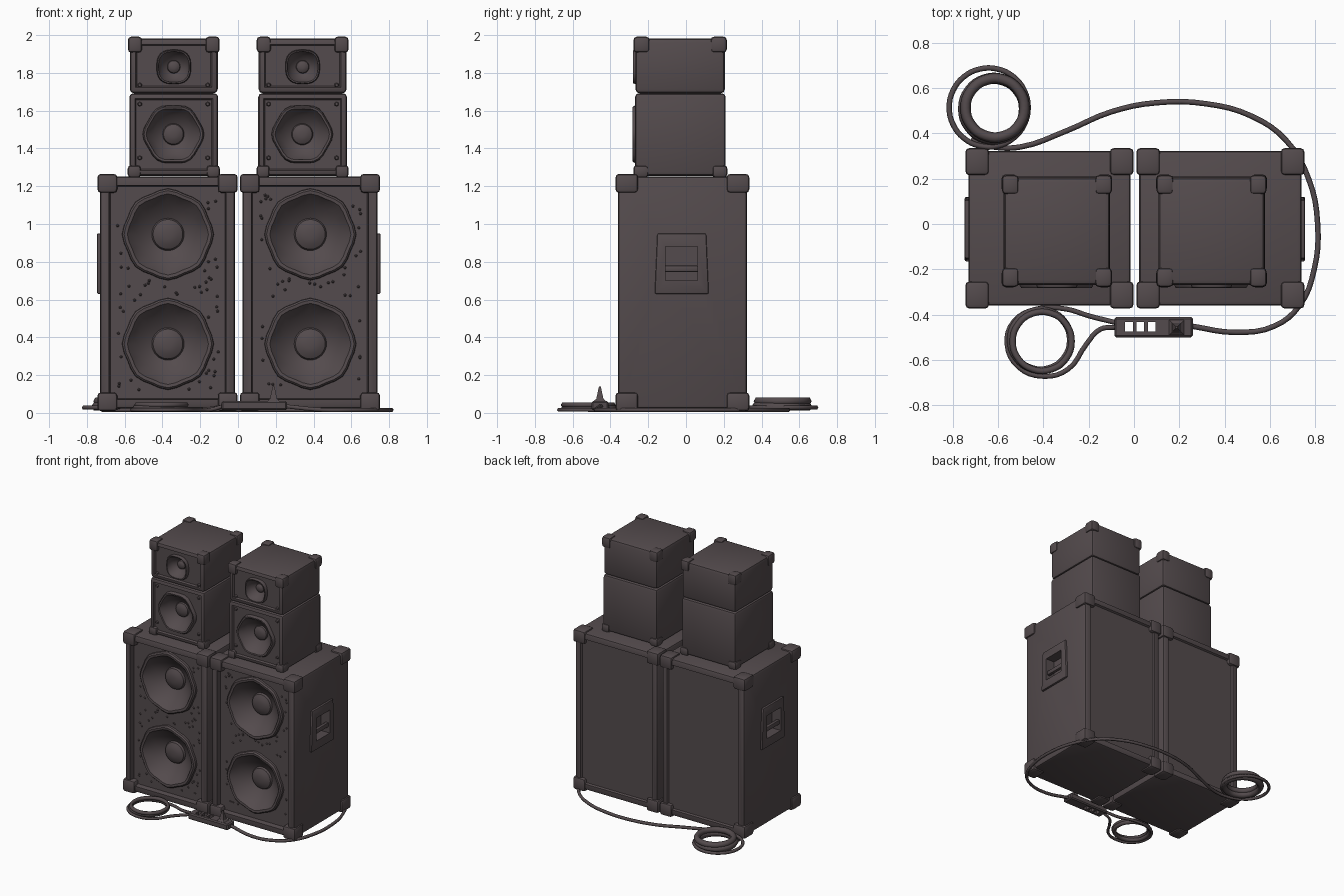
import bpy, bmesh, math, random
from mathutils import Vector, Matrix

if "Cube" in bpy.data.objects:
    bpy.data.objects.remove(bpy.data.objects["Cube"])

random.seed(4)
mat = bpy.data.materials.new("charcoal_brown")
mat.diffuse_color = (0.088, 0.070, 0.074, 1)
mat.use_nodes = True
mat.node_tree.nodes["Principled BSDF"].inputs["Base Color"].default_value = mat.diffuse_color


def finish(name, bm, smooth=True):
    bmesh.ops.recalc_face_normals(bm, faces=bm.faces)
    me = bpy.data.meshes.new(name)
    bm.to_mesh(me)
    bm.free()
    me.materials.append(mat)
    ob = bpy.data.objects.new(name, me)
    bpy.context.collection.objects.link(ob)
    if smooth:
        activate(ob)
        bpy.ops.object.shade_smooth_by_angle(angle=math.radians(35))
    return ob


def activate(ob):
    bpy.ops.object.select_all(action='DESELECT')
    ob.select_set(True)
    bpy.context.view_layer.objects.active = ob


def box_bm(lo, hi, bevel=0.0, segs=2):
    bm = bmesh.new()
    lo, hi = Vector(lo), Vector(hi)
    s = hi - lo
    bmesh.ops.create_cube(bm, size=1, matrix=Matrix.Translation((lo + hi) / 2) @ Matrix.Diagonal((*s, 1)))
    if bevel:
        bmesh.ops.bevel(bm, geom=bm.edges[:], offset=bevel, segments=segs, profile=0.5, affect='EDGES')
    return bm


def box(name, lo, hi, bevel=0.0, segs=2):
    return finish(name, box_bm(lo, hi, bevel, segs), bevel > 0)


def recess(bm, sign, border, depth):
    """Sink a panel into the large front (-1) or back (+1) face."""
    bm.normal_update()
    f = max(bm.faces, key=lambda f: f.calc_area() * (f.normal.y * sign > 0.9))
    bmesh.ops.inset_region(bm, faces=[f], thickness=border)
    bmesh.ops.inset_region(bm, faces=[f], thickness=0.010)
    for v in f.verts:
        v.co.y -= sign * depth


def cut(ob, cutter):
    cutter.hide_render = True
    m = ob.modifiers.new("cut", 'BOOLEAN')
    m.operation, m.solver, m.object = 'DIFFERENCE', 'EXACT', cutter
    activate(ob)
    bpy.ops.object.modifier_apply(modifier=m.name)


def drop(ob):
    bpy.data.objects.remove(ob, do_unlink=True)


def speaker(name, cab, x, z, y, R, lobes, lobe, depth):
    """Lobed flange, cone and dust cap, set into a hole in the baffle."""
    bm = bmesh.new()
    bmesh.ops.create_cone(bm, cap_ends=True, segments=32, radius1=R * 0.86, radius2=R * 0.86, depth=0.4,
                          matrix=Matrix.Translation((x, y - 0.19 + depth + 0.01, z)) @ Matrix.Rotation(math.pi / 2, 4, 'X'))
    c = finish("hole_cutter", bm, False)
    cut(cab, c)
    drop(c)
    prof = [(1.0, 0.006), (0.99, -0.016), (0.95, -0.026), (0.88, -0.024), (0.83, -0.008),
            (0.65, depth * 0.42), (0.46, depth * 0.8), (0.36, depth * 0.95), (0.33, depth * 0.78),
            (0.22, depth * 0.62), (0.10, depth * 0.55)]
    n = 32
    bm = bmesh.new()
    rings = []
    for r, d in prof:
        ring = []
        for i in range(n):
            a = 2 * math.pi * i / n
            k = R * r * (1 + (lobe * math.cos(lobes * a) if r > 0.85 else 0))
            ring.append(bm.verts.new((x + k * math.cos(a), y + d, z + k * math.sin(a))))
        rings.append(ring)
    for p, q in zip(rings, rings[1:]):
        for i in range(n):
            bm.faces.new((p[i], p[(i + 1) % n], q[(i + 1) % n], q[i]))
    bm.faces.new(rings[-1])
    ob = finish(name, bm)
    # open shell: make sure it faces the front
    if ob.data.polygons[-1].normal.y > 0:
        ob.data.flip_normals()


def corners(name, lo, hi, size, out, zs):
    for sx in (0, 1):
        for sy in (0, 1):
            for sz in zs:
                a, b = [], []
                for k, s in enumerate((sx, sy, sz)):
                    a.append(hi[k] + out - size[k] if s else lo[k] - out)
                    b.append(hi[k] + out if s else lo[k] - out + size[k])
                box(f"{name}_{sx}{sy}{sz}", a, b, 0.018)


def cable(name, pts, r, closed=False):
    cu = bpy.data.curves.new(name, 'CURVE')
    cu.dimensions = '3D'
    cu.bevel_depth, cu.bevel_resolution, cu.resolution_u = r, 1, 4
    cu.use_fill_caps = True
    sp = cu.splines.new('BEZIER')
    sp.bezier_points.add(len(pts) - 1)
    for p, co in zip(sp.bezier_points, pts):
        p.co = co if len(co) == 3 else (*co, 0.016)
        p.handle_left_type = p.handle_right_type = 'AUTO'
    sp.use_cyclic_u = closed
    cu.materials.append(mat)
    ob = bpy.data.objects.new(name, cu)
    bpy.context.collection.objects.link(ob)
    activate(ob)
    bpy.ops.object.convert(target='MESH')


def ring(name, x, y, z, r, thick, n=10):
    cable(name, [(x + r * math.cos(2 * math.pi * i / n), y + r * math.sin(2 * math.pi * i / n), z)
                 for i in range(n)], thick, True)


for side, cx, ux in (("left", -0.373, -0.34), ("right", 0.381, 0.342)):
    sg = -1 if side == "left" else 1
    # large bass cabinet
    lo, hi = (cx - 0.358, -0.36, 0.022), (cx + 0.358, 0.322, 1.252)
    bm = box_bm(lo, hi, 0.018)
    recess(bm, -1, 0.042, 0.035)
    recess(bm, 1, 0.042, 0.014)
    cab = finish(side + "_bass_cabinet", bm)
    corners(side + "_bass_corner", lo, hi, (0.105, 0.12, 0.10), 0.013, (0, 1))
    for nm, z in (("lower", 0.365), ("upper", 0.945)):
        speaker(f"{side}_{nm}_woofer", cab, cx + 0.002, z, -0.325, 0.238, 8, 0.025, 0.085)
    # textured baffle: scattered small bumps around the woofers
    bm = bmesh.new()
    for i in range(150):
        px, pz = random.uniform(-0.27, 0.27), random.uniform(0.12, 1.16)
        if min(math.hypot(px, pz - c) for c in (0.365, 0.945)) > 0.255:
            bmesh.ops.create_cone(bm, segments=5, radius1=0.009, radius2=0.003, depth=0.008, cap_ends=True,
                                  matrix=Matrix.Translation((cx + px, -0.328, pz)) @ Matrix.Rotation(math.pi / 2, 4, 'X'))
    finish(side + "_baffle_texture", bm, False)
    # side handle: plate, pocket and grip bar
    xo = cx + sg * 0.358
    span = lambda a, b: sorted((xo + sg * a, xo + sg * b))
    x0, x1 = span(-0.01, 0.016)
    bm = box_bm((x0, -0.16, 0.63), (x1, 0.115, 0.95), 0.008)
    for v in bm.verts:  # slightly wider at the foot
        v.co.y = -0.022 + (v.co.y + 0.022) * (1.04 - 0.25 * max(0, v.co.z - 0.63) / 0.32 * 0.4)
    plate = finish(side + "_handle_plate", bm)
    x0, x1 = span(-0.06, 0.05)
    c = box("pocket_cutter", (x0, -0.108, 0.70), (x1, 0.06, 0.88))
    cut(plate, c)
    cut(cab, c)
    drop(c)
    x0, x1 = span(-0.022, 0.006)
    box(side + "_handle_grip", (x0, -0.115, 0.745), (x1, 0.065, 0.78), 0.008)

    # mid box on top of the cabinet
    lo, hi = (ux - 0.235, -0.27, 1.255), (ux + 0.235, 0.21, 1.692)
    bm = box_bm(lo, hi, 0.02)
    recess(bm, -1, 0.012, 0.014)
    mid = finish(side + "_mid_box", bm)
    corners(side + "_mid_corner", lo, hi, (0.07, 0.08, 0.065), 0.009, (0,))
    speaker(side + "_mid_speaker", mid, ux - 0.002, 1.475, -0.256, 0.158, 6, 0.035, 0.06)

    # tweeter box
    lo, hi = (ux - 0.233, -0.268, 1.692), (ux + 0.233, 0.206, 1.982)
    bm = box_bm(lo, hi, 0.022)
    recess(bm, -1, 0.012, 0.014)
    top = finish(side + "_tweeter_box", bm)
    corners(side + "_tweeter_corner", lo, hi, (0.075, 0.085, 0.085), 0.010, (1,))
    speaker(side + "_tweeter", top, ux, 1.832, -0.254, 0.096, 4, -0.045, 0.045)

    # small screws in the free baffle corners
    for sx in (-1, 1):
        for z in (1.635, 1.35, 1.735):
            bm = bmesh.new()
            bmesh.ops.create_cone(bm, segments=6, radius1=0.014, radius2=0.008, depth=0.016, cap_ends=True,
                                  matrix=Matrix.Translation((ux + sx * 0.18, -0.26, z)) @ Matrix.Rotation(math.pi / 2, 4, 'X'))
            finish(side + "_screw", bm, False)

# power strip with three through sockets and a rocker switch
strip = box("power_strip", (-0.087, -0.50, 0.014), (0.26, -0.41, 0.062), 0.008, 1)
for x in (-0.022, 0.027, 0.078):
    c = box("socket_cutter", (x - 0.017, -0.475, -0.1), (x + 0.017, -0.432, 0.2))
    cut(strip, c)
    drop(c)
for nm, r1, r2, z, d in (("switch_base", 0.052, 0.028, 0.066, 0.016), ("switch_lever", 0.028, 0.007, 0.105, 0.07)):
    bm = bmesh.new()
    bmesh.ops.create_cone(bm, segments=4, radius1=r1, radius2=r2, depth=d, cap_ends=True,
                          matrix=Matrix.Translation((0.188, -0.456, z)) @ Matrix.Rotation(math.pi / 4, 4, 'Z'))
    finish(nm, bm, False)

# long cable running round the cabinets
cable("long_cable", [(-0.72, 0.37), (-0.62, 0.34), (-0.50, 0.34), (-0.30, 0.41), (-0.10, 0.495), (0.10, 0.535),
                     (0.32, 0.53), (0.52, 0.475), (0.67, 0.37), (0.77, 0.20), (0.81, 0.0), (0.795, -0.2),
                     (0.73, -0.36), (0.62, -0.45), (0.45, -0.478), (0.25, -0.45, 0.035)], 0.012)
# loose loop at the front
cable("front_loop", [(-0.08, -0.435, 0.035), (-0.20, -0.405), (-0.30, -0.375), (-0.43, -0.375), (-0.53, -0.43),
                     (-0.56, -0.53), (-0.51, -0.63), (-0.40, -0.672), (-0.29, -0.64), (-0.21, -0.53),
                     (-0.15, -0.465), (-0.08, -0.455, 0.035)], 0.011)
ring("front_coil_lower", -0.412, -0.512, 0.026, 0.132, 0.016)
ring("front_coil_upper", -0.405, -0.518, 0.042, 0.130, 0.014)
# coiled bundle at the back
ring("back_coil_outer", -0.641, 0.514, 0.028, 0.174, 0.012, 14)
ring("back_coil_lower", -0.617, 0.508, 0.034, 0.134, 0.025)
ring("back_coil_upper", -0.613, 0.512, 0.062, 0.130, 0.023)
